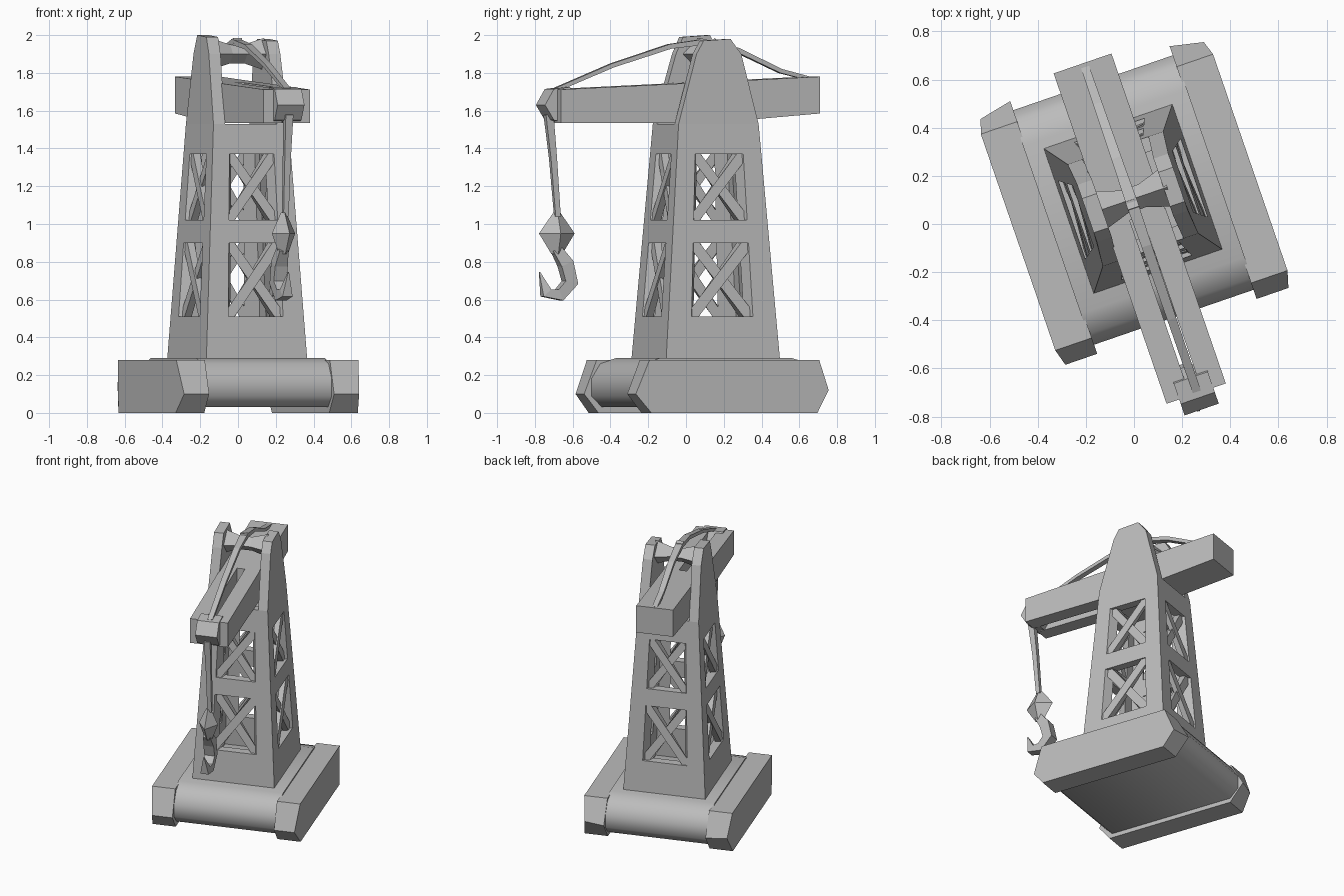
import bpy, bmesh, math
from mathutils import Vector, Matrix

if "Cube" in bpy.data.objects:
    bpy.data.objects.remove(bpy.data.objects["Cube"])

ROT = Matrix.Rotation(math.radians(19), 4, 'Z')   # whole crane is turned on its stand
CX, CY = 0.03, 0.10                               # tower centre before turning

grey = bpy.data.materials.new("plain_grey")
grey.diffuse_color = (0.5, 0.5, 0.5, 1)
grey.use_nodes = True
grey.node_tree.nodes["Principled BSDF"].inputs["Base Color"].default_value = grey.diffuse_color


def make(name, solids, smooth=False):
    """One object from solids; each solid is a list of equal rings lofted and capped."""
    bm = bmesh.new()
    for rings in solids:
        loops = [[bm.verts.new(ROT @ Vector(p)) for p in r] for r in rings]
        n = len(loops[0])
        for a, b in zip(loops, loops[1:]):
            for i in range(n):
                j = (i + 1) % n
                bm.faces.new((a[i], a[j], b[j], b[i]))
        bm.faces.new(loops[0][::-1])
        bm.faces.new(loops[-1])
    bmesh.ops.recalc_face_normals(bm, faces=bm.faces)
    me = bpy.data.meshes.new(name)
    bm.to_mesh(me)
    bm.free()
    me.materials.append(grey)
    ob = bpy.data.objects.new(name, me)
    bpy.context.collection.objects.link(ob)
    if smooth:
        bpy.context.view_layer.objects.active = ob
        ob.select_set(True)
        bpy.ops.object.shade_smooth_by_angle(angle=math.radians(50))
        ob.select_set(False)
    return ob


def extrude_x(profile, x0, x1):
    return [[(x, y, z) for y, z in profile] for x in (x0, x1)]


def tube(path, radii, sides=4, flat=1.0):
    """Tapered tube along points lying in a plane of roughly constant x."""
    rings = []
    for i, p in enumerate(path):
        t = Vector(path[min(i + 1, len(path) - 1)]) - Vector(path[max(i - 1, 0)])
        t.normalize()
        side = Vector((1, 0, 0))
        up = t.cross(side).normalized()
        rings.append([Vector(p) + radii[i] * (math.cos(a) * side + flat * math.sin(a) * up)
                      for a in [2 * math.pi * (k + 0.5) / sides for k in range(sides)]])
    return rings


# --- base: two tracks with pointed ends and a rounded body between
track = [(-.38, 0), (-.46, .1), (-.39, .28), (.56, .28), (.65, .12), (.55, 0)]
for name, inner, outer in (("left_track", -.32, -.48), ("right_track", .38, .54)):
    s = 1 if outer > 0 else -1
    r0 = [(inner, y, z) for y, z in track]
    r1 = [(outer - (0.02 * s if i in (1, 4) else 0), y - (0.03 if i == 4 else 0), z)
          for i, (y, z) in enumerate(track)]
    make(name, [[r0, r1]])
body = [(-.36, .03), (-.42, .09), (-.42, .18), (-.37, .26), (-.28, .29),
        (.46, .29), (.56, .26), (.61, .18), (.61, .09), (.55, .03)]
make("base_body", [extrude_x(body, -.33, .39)], smooth=True)


# --- tapered lattice tower
def half(z):
    t = (z - .29) / 1.24
    return .282 - .072 * t, .318 - .094 * t


def wall_point(side, u, z, d):
    """Point on tower wall: u across (-1..1), z height, d depth inward."""
    hx, hy = half(z)
    if side < 2:
        s = (-1, 1)[side]
        return (CX + u * (hx - d * .9), CY + s * (hy - d), z)
    s = (-1, 1)[side - 2]
    return (CX + s * (hx - d), CY + u * (hy - d * .9), z)


def slab(side, pts, d0, d1):
    return [[wall_point(side, u, z, d) for u, z in pts] for d in (d0, d1)]


W = .57
cells = ((.51, .90), (1.02, 1.37))
walls, braces = [], []
for side in range(4):
    for s in (-1, 1):
        walls.append(slab(side, [(s * W, .29), (s, .29), (s, 1.53), (s * W, 1.53)], 0, .06))
    for z0, z1 in ((.29, .51), (.90, 1.02), (1.37, 1.53)):
        walls.append(slab(side, [(-W, z0), (W, z0), (W, z1), (-W, z1)], 0, .06))
    for z0, z1 in cells:
        for s in (-1, 1):
            d = .008 if s > 0 else .018
            braces.append(slab(side, [(-s * W, z0), (-s * (W - .13), z0), (s * W, z1 - .05),
                                      (s * W, z1), (s * (W - .13), z1), (-s * W, z0 + .05)],
                               d, d + .035))
make("tower_frame", walls)
make("tower_cross_braces", braces)
hx, hy = half(1.5)
make("tower_deck", [[[(CX + sx * (hx - .03), CY + sy * (hy - .03), z)
                      for sx, sy in ((-1, -1), (1, -1), (1, 1), (-1, 1))] for z in (1.46, 1.50)]])

# --- upright cheek plates that hold the boom
cheek = [(-.224, 1.53), (-.12, 1.90), (-.08, 1.97), (.07, 1.98), (.13, 1.90), (.224, 1.53)]
for name, s, lift in (("left_cheek", -1, .02), ("right_cheek", 1, 0)):
    rings = []
    for inset in (0, .065):
        rings.append([(CX + s * (.21 - inset - (.01 if z > 1.6 else 0)), CY + y,
                       z + (lift if z > 1.95 else 0)) for y, z in cheek])
    make(name, [rings])

# --- axle between the cheeks, narrowing to the middle
axle = []
for x, r in ((-.15, .085), (-.04, .05), (.04, .05), (.15, .085)):
    axle.append([(CX + x, CY + r * math.cos(a), 1.9 + r * math.sin(a))
                 for a in [k * math.pi / 2 for k in range(4)]])
make("top_axle", [axle])

# --- boom: solid tail, twin rails in front
tail = [(.02, 1.535), (.16, 1.54), (.70, 1.585), (.70, 1.78), (.02, 1.748)]
rail = [(-.75, 1.535), (.02, 1.535), (.02, 1.748), (-.75, 1.712)]
make("boom", [extrude_x(tail, -.112, .142),
              extrude_x(rail, -.115, -.012), extrude_x(rail, .042, .145)])
tip = [(-.82, 1.63), (-.77, 1.715), (-.68, 1.725), (-.63, 1.63), (-.70, 1.535), (-.77, 1.55)]
make("tip_pulley", [extrude_x(tip, -.06, .09)])

# --- stay cables from the axle to both boom ends
make("front_stay_cable", [tube([(.02, .10, 1.965), (.02, -.10, 1.94), (.02, -.42, 1.84),
                                (.02, -.74, 1.71)], [.035, .03, .027, .025], flat=.6)])
make("rear_stay_cable", [tube([(.02, .06, 1.97), (.02, .28, 1.92), (.02, .52, 1.81),
                               (.02, .68, 1.77)], [.035, .03, .027, .025], flat=.6)])

# --- hoist rope, hook block and hook
make("hoist_rope", [tube([(.015, -.775, 1.58), (.015, -.75, 1.35), (.015, -.725, 1.04)],
                         [.03, .024, .02])])
block = []
for z, rx, ry in ((1.06, .015, .02), (.95, .065, .10), (.84, .025, .03)):
    block.append([(.005 + rx * math.cos(a), -.725 + ry * math.sin(a), z)
                  for a in [k * math.pi / 2 for k in range(4)]])
make("hook_block", [block])
hook = [(-.73, .87), (-.675, .79), (-.65, .69), (-.71, .625), (-.785, .635), (-.82, .745)]
make("hook", [tube([(0, y, z) for y, z in hook], [.035, .05, .05, .045, .04, .004])])
